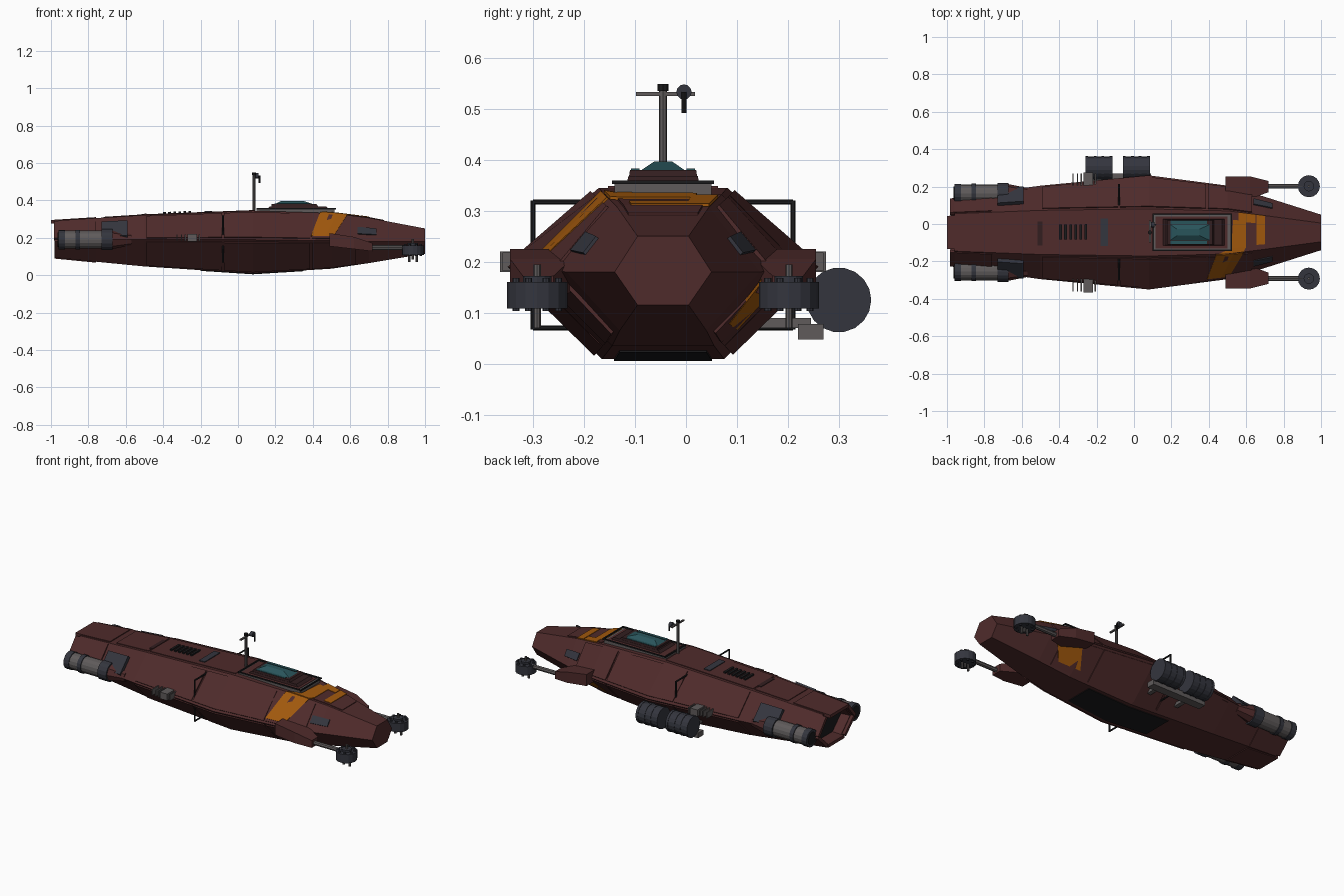
import bpy, bmesh, math
from mathutils import Vector, Matrix

if "Cube" in bpy.data.objects:
    bpy.data.objects.remove(bpy.data.objects["Cube"])

CY = -0.045  # hull centre line; all y values below are relative to it


def material(name, r, g, b):
    m = bpy.data.materials.new(name)
    m.diffuse_color = (r, g, b, 1)
    m.use_nodes = True
    m.node_tree.nodes["Principled BSDF"].inputs["Base Color"].default_value = m.diffuse_color
    return m


BROWN = material("hull brown", 0.078, 0.024, 0.024)
DARKBROWN = material("dark brown", 0.032, 0.013, 0.014)
ORANGE = material("orange paint", 0.36, 0.10, 0.004)
GREY = material("metal grey", 0.115, 0.105, 0.105)
SLATE = material("slate", 0.034, 0.036, 0.048)
BLACK = material("black", 0.011, 0.011, 0.012)
TEAL = material("teal glass", 0.022, 0.09, 0.105)


def finish(bm, name, mat):
    bmesh.ops.recalc_face_normals(bm, faces=bm.faces)
    bmesh.ops.translate(bm, verts=bm.verts, vec=(0, CY, 0))
    me = bpy.data.meshes.new(name)
    bm.to_mesh(me)
    bm.free()
    me.materials.append(mat)
    ob = bpy.data.objects.new(name, me)
    bpy.context.collection.objects.link(ob)
    return ob


def loft(name, rings, mat, cap_start=True, cap_end=True):
    bm = bmesh.new()
    vs = [[bm.verts.new(p) for p in r] for r in rings]
    n = len(rings[0])
    for a, b in zip(vs, vs[1:]):
        for i in range(n):
            bm.faces.new((a[i], a[(i + 1) % n], b[(i + 1) % n], b[i]))
    if cap_start:
        bm.faces.new(vs[0])
    if cap_end:
        bm.faces.new(vs[-1])
    return finish(bm, name, mat)


def box(name, x0, x1, y0, y1, z0, z1, mat):
    bm = bmesh.new()
    bmesh.ops.create_cube(bm, size=1)
    for v in bm.verts:
        v.co = ((x0 + x1) / 2 + v.co.x * (x1 - x0), (y0 + y1) / 2 + v.co.y * (y1 - y0),
                (z0 + z1) / 2 + v.co.z * (z1 - z0))
    return finish(bm, name, mat)


def rod(name, p, q, r, mat, sides=16, r2=None):
    p, q = Vector(p), Vector(q)
    rot = Vector((0, 0, 1)).rotation_difference(q - p).to_matrix().to_4x4()
    bm = bmesh.new()
    bmesh.ops.create_cone(bm, cap_ends=True, segments=sides, radius1=r, radius2=r if r2 is None else r2,
                          depth=(q - p).length, matrix=Matrix.Translation((p + q) / 2) @ rot)
    return finish(bm, name, mat)


# hull stations: x, top z, top half width, middle z, half width, bottom z, half width
ST = [(-0.96, 0.293, 0.10, 0.19, 0.185, 0.092, 0.085),
      (-0.5, 0.322, 0.118, 0.19, 0.25, 0.047, 0.11),
      (0.08, 0.345, 0.126, 0.19, 0.305, 0.009, 0.12),
      (0.5, 0.332, 0.115, 0.185, 0.25, 0.035, 0.10),
      (0.7, 0.307, 0.09, 0.18, 0.19, 0.065, 0.085),
      (1.0, 0.25, 0.05, 0.18, 0.095, 0.115, 0.05)]


def section(x):
    i = max(0, min(len(ST) - 2, sum(s[0] <= x for s in ST) - 1))
    a, b = ST[i], ST[i + 1]
    t = (x - a[0]) / (b[0] - a[0])
    _, zt, wt, zm, wm, zb, wb = [p + (q - p) * t for p, q in zip(a, b)]
    return [Vector((x, y, z)) for y, z in
            ((wt, zt), (wm, zm), (wb, zb), (-wb, zb), (-wm, zm), (-wt, zt))]


def patch(name, k, xa, xb, u0, u1, mat, base=-0.006, top=0.006):
    """Plate on hull side k; xa / xb are the x ranges on its u0 and u1 edges."""
    lo, hi = (xa[0] + xb[0]) / 2, (xa[1] + xb[1]) / 2
    ts = [0] + [(s[0] - lo) / (hi - lo) for s in ST if lo + 0.01 < s[0] < hi - 0.01] + [1]

    def pt(x, u, off):
        r = section(x)
        p, q = r[k], r[(k + 1) % 6]
        d = (q - p).normalized()
        return p.lerp(q, u) + Vector((0, -d.z, d.y)) * off

    rings = []
    for t in ts:
        a, b = xa[0] + (xa[1] - xa[0]) * t, xb[0] + (xb[1] - xb[0]) * t
        rings.append([pt(a, u0, base), pt(a, u0, top), pt(b, u1, top), pt(b, u1, base)])
    return loft(name, rings, mat)


# main hull with a recessed stern
def scaled(x, f):
    c = Vector((x, 0, 0.19))
    return [c + (Vector((x, p.y, p.z)) - c) * f for p in section(-0.96)]


loft("hull", [scaled(-0.90, 0.8), scaled(-0.96, 0.86)] + [section(s[0]) for s in ST], BROWN, cap_start=False)
loft("stern_recess", [scaled(-0.905, 0.84), scaled(-0.895, 0.84)], BLACK)

# stern plates reaching past the hull
for k, xe in enumerate((-0.985, -0.98, -0.98, -0.98, -0.985, -1.0)):
    patch("stern_plate", k, (xe, -0.76), (xe, -0.76), 0.05, 0.95, BROWN, -0.014, 0.005)

# armour plates leaving narrow panel gaps
for k in (0, 1, 3, 4):
    for a, b in ((-0.49, -0.085), (-0.075, 0.385), (0.395, 0.63)):
        patch("armour_plate", k, (a, b), (a, b), 0.06, 0.93, BROWN)
for a, b in ((-0.72, -0.5), (-0.49, 0.09), (0.53, 0.78)):
    patch("top_plate", 5, (a, b), (a, b), 0.07, 0.93, BROWN, -0.006, 0.004)

# bottom bay door
patch("belly_bay", 2, (-0.2, 0.35), (-0.2, 0.35), 0.1, 0.9, BLACK, -0.004, 0.004)

# orange paint bands
patch("side_stripe", 4, (0.39, 0.51), (0.44, 0.585), 0.13, 1.0, ORANGE, 0.003, 0.008)
patch("top_stripe", 5, (0.45, 0.585), (0.52, 0.6), 0.0, 0.12, ORANGE, 0.001, 0.007)
patch("top_stripe", 5, (0.52, 0.6), (0.53, 0.6), 0.12, 0.8, ORANGE, 0.001, 0.007)
patch("top_stripe", 5, (0.56, 0.65), (0.56, 0.65), 0.76, 1.0, ORANGE, 0.001, 0.007)
patch("top_mark", 5, (0.655, 0.7), (0.655, 0.7), 0.15, 1.0, ORANGE, 0.001, 0.007)
patch("lower_stripe", 1, (0.52, 0.66), (0.46, 0.6), 0.08, 0.75, ORANGE, 0.003, 0.008)

# small top details
patch("top_hatch", 5, (-0.18, -0.14), (-0.18, -0.14), 0.2, 0.8, SLATE, 0, 0.008)
patch("top_hatch", 5, (-0.515, -0.49), (-0.515, -0.49), 0.2, 0.75, DARKBROWN, 0, 0.007)
for i in range(6):
    x = -0.4 + 0.027 * i
    patch("top_vent_slat", 5, (x, x + 0.014), (x, x + 0.014), 0.34, 0.68, BLACK, 0, 0.012)

# rectangular hoop through the hull, showing only at its corners
for s in (1, -1):
    rod("hoop_side", (-0.08, s * 0.255, 0.067), (-0.08, s * 0.255, 0.32), 0.005, BLACK, 6)
    z = 0.317 if s > 0 else 0.07
    rod("hoop_bar", (-0.08, -0.255, z), (-0.08, 0.255, z), 0.005, BLACK, 6)

for s, up in ((1, 0), (-1, 4)):
    # nose side windows and rear slanted slabs
    u = (0.45, 0.72) if up == 0 else (0.28, 0.55)
    patch("nose_window", up, (0.64, 0.74), (0.64, 0.74), *u, SLATE, 0, 0.007)
    u = (0.3, 0.95) if up == 0 else (0.05, 0.7)
    patch("engine_pylon", up, (-0.73, -0.59), (-0.73, -0.59), *u, SLATE, -0.01, 0.022)

    # rear engines
    y, z = s * 0.208, 0.19
    rod("engine_body", (-0.95, y, z), (-0.72, y, z), 0.048, GREY)
    for a, b, r, m in ((-0.96, -0.925, 0.052, SLATE), (-0.87, -0.845, 0.053, SLATE),
                       (-0.73, -0.67, 0.056, SLATE), (-0.964, -0.955, 0.038, BLACK)):
        rod("engine_ring", (a, y, z), (b, y, z), r, m)
    rod("engine_fairing", (-0.67, y, z), (-0.57, y, z), 0.05, BROWN, 8, 0.03)

    # side vents
    box("side_vent", -0.27, -0.22, s * 0.25, s * 0.32, 0.18, 0.22, GREY)
    for x in (-0.33, -0.305, -0.285, -0.21):
        box("vent_fin", x, x + 0.006, s * 0.25, s * 0.315, 0.182, 0.218, GREY)

    # forward arms
    def rect(x, y0, y1, z0, z1):
        return [(x, s * y0, z0), (x, s * y1, z0), (x, s * y1, z1), (x, s * y0, z1)]
    loft("arm_fairing", [rect(0.49, 0.19, 0.3, 0.155, 0.225), rect(0.62, 0.18, 0.3, 0.14, 0.205),
                         rect(0.72, 0.215, 0.275, 0.128, 0.172)], BROWN)
    y, z = s * 0.247, 0.148
    rod("arm_rod", (0.70, y, z), (0.9, y, z), 0.013, GREY, 8)

    # forward disc thrusters
    rod("thruster_disc", (0.935, y, 0.108), (0.935, y, 0.16), 0.059, SLATE)
    rod("thruster_cap", (0.935, y, 0.155), (0.935, y, 0.172), 0.028, SLATE, 12)
    rod("thruster_hub", (0.935, y, 0.085), (0.935, y, 0.195), 0.007, GREY, 8)
    for i in range(8):
        a = math.tau * (i + 0.5) / 8
        px, py = 0.935 + 0.045 * math.cos(a), y + 0.045 * math.sin(a)
        rod("thruster_stud", (px, py, 0.103), (px, py, 0.168), 0.007, SLATE, 8)
    for dx in (-0.02, 0.02):
        rod("thruster_pin", (0.935 + dx, y, 0.07), (0.935 + dx, y, 0.11), 0.007, GREY, 8)

# cargo barrels on one side
for x in (-0.26, -0.06):
    rod("barrel", (x, 0.345, 0.125), (x + 0.145, 0.345, 0.125), 0.061, SLATE, 18)
    for d in (0.0, 0.045, 0.085, 0.13):
        rod("barrel_band", (x + d, 0.345, 0.125), (x + d + 0.015, 0.345, 0.125), 0.0635, SLATE, 18)
box("barrel_shelf", -0.27, 0.09, 0.265, 0.315, 0.047, 0.078, GREY)
for x in (-0.2, 0.0):
    box("shelf_strut", x, x + 0.025, 0.17, 0.29, 0.07, 0.09, GREY)

# bridge deck, rail, house and canopy
box("deck", 0.1, 0.515, -0.095, 0.095, 0.315, 0.352, GREY)
box("deck_floor", 0.115, 0.5, -0.085, 0.085, 0.35, 0.355, BROWN)
for s in (1, -1):
    box("deck_rail", 0.1, 0.525, s * 0.092, s * 0.1, 0.352, 0.359, BLACK)
for x in (0.1, 0.517):
    box("deck_rail", x, x + 0.008, -0.1, 0.1, 0.352, 0.359, BLACK)


def slab(name, lo, hi, mat):
    rings = [[(x0, -w, z), (x1, -w, z), (x1, w, z), (x0, w, z)] for x0, x1, w, z in (lo, hi)]
    return loft(name, rings, mat)


slab("bridge_house", (0.15, 0.49, 0.072, 0.35), (0.17, 0.47, 0.068, 0.368), DARKBROWN)
slab("bridge_roof", (0.18, 0.43, 0.067, 0.366), (0.18, 0.42, 0.065, 0.38), DARKBROWN)
slab("canopy", (0.19, 0.41, 0.045, 0.378), (0.23, 0.35, 0.017, 0.397), TEAL)
for s in (1, -1):
    box("canopy_sill", 0.195, 0.39, s * 0.046, s * 0.063, 0.379, 0.383, TEAL)

# sensor mast
rod("mast", (0.085, 0, 0.33), (0.085, 0, 0.54), 0.008, GREY, 8)
rod("mast_cap", (0.085, 0, 0.535), (0.085, 0, 0.549), 0.011, BLACK, 8)
box("mast_crossbar", 0.08, 0.09, -0.053, 0.063, 0.525, 0.533, GREY)
rod("mast_dish", (0.09, 0.041, 0.533), (0.11, 0.041, 0.533), 0.015, SLATE, 12)
rod("mast_probe", (0.115, 0.041, 0.492), (0.115, 0.041, 0.533), 0.005, BLACK, 8)
